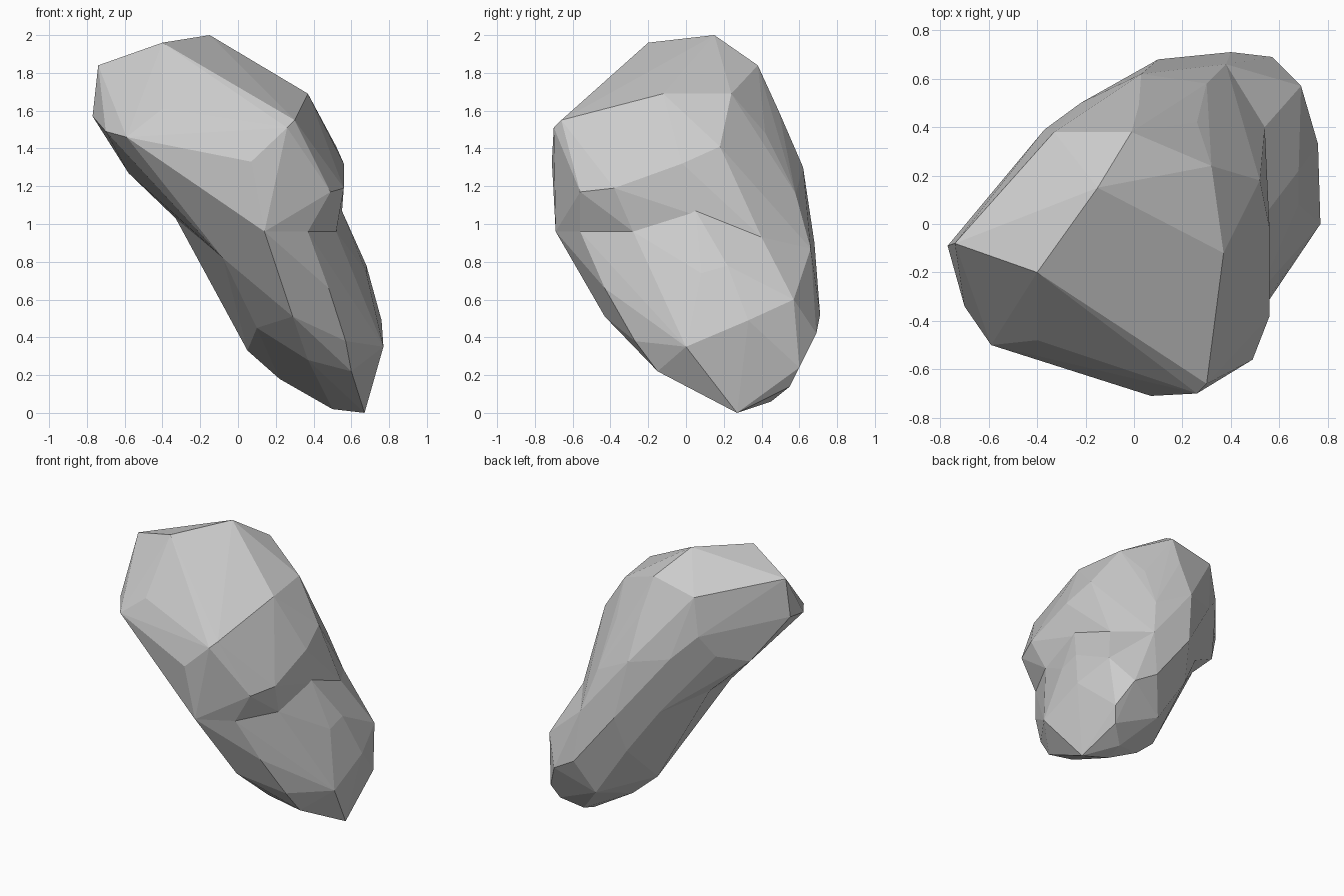
import bpy, bmesh, math

# Corner points of the faceted boulder: broad head, shared waist, narrow foot
HEAD = [(-.40, -.20, 1.96), (-.15, .15, 2.0), (-.74, -.08, 1.84), (-.01, .38, 1.84),
        (.37, -.12, 1.69), (.32, .24, 1.69), (.30, -.66, 1.55), (-.77, -.09, 1.57),
        (-.70, -.34, 1.49), (-.59, -.50, 1.46), (-.40, -.48, 1.61), (-.23, -.60, 1.44),
        (.07, -.71, 1.33), (.26, -.70, 1.51), (.49, -.56, 1.17), (.56, -.38, 1.19),
        (.52, .18, 1.41), (.56, -.02, 1.32), (.26, .42, 1.48), (.49, .30, 1.24),
        (.30, .58, 1.16), (.03, .62, 1.30), (.02, .49, 1.60), (-.46, .24, 1.79),
        (-.33, .38, 1.77), (-.15, .48, 1.60), (-.37, .39, 1.50), (-.22, .50, 1.34),
        (-.44, .29, 1.34), (-.58, .10, 1.27), (-.33, -.52, 1.25)]
WAIST = [(.37, -.56, .96), (.52, -.28, .96), (.14, -.69, .96), (.55, .05, 1.07),
         (.54, .40, .93), (.38, .66, .87), (.10, .68, .90), (-.12, .48, .92),
         (-.33, .20, 1.03), (-.08, -.40, .82)]
FOOT = [(.48, -.43, .66), (.62, -.13, .65), (.68, .08, .74), (.68, .22, .78),
        (.29, -.43, .51), (.57, -.27, .38), (.60, -.15, .22), (.77, 0, .35),
        (.76, .33, .49), (.69, .57, .60), (.57, .69, .42), (.40, .71, .52),
        (.06, .59, .64), (.05, .25, .33), (.22, .29, .18), (.50, .45, .06),
        (.50, .33, .02), (.67, .27, 0), (.70, .10, .18), (.37, -.18, .28),
        (.10, -.15, .45), (.62, .55, .14), (.66, .60, .24), (.30, .60, .28)]


def hull(name, points):
    """Wrap flat facets around a set of corner points."""
    bm = bmesh.new()
    for p in points:
        bm.verts.new(p)
    res = bmesh.ops.convex_hull(bm, input=bm.verts)
    bmesh.ops.delete(bm, geom=[v for v in bm.verts if not v.link_faces], context='VERTS')
    bmesh.ops.recalc_face_normals(bm, faces=bm.faces)
    mesh = bpy.data.meshes.new(name)
    bm.to_mesh(mesh)
    bm.free()
    obj = bpy.data.objects.new(name, mesh)
    bpy.context.collection.objects.link(obj)
    return obj


# Two convex masses leave the notch and the bent waist between them
boulder = hull("boulder", HEAD + WAIST)
foot = hull("boulder_foot", WAIST + FOOT)
foot.hide_render = True

# Fuse into one closed rock
union = boulder.modifiers.new("fuse", 'BOOLEAN')
union.operation = 'UNION'
union.solver = 'EXACT'
union.object = foot
bpy.context.view_layer.objects.active = boulder
boulder.select_set(True)
bpy.ops.object.modifier_apply(modifier="fuse")
bpy.data.objects.remove(foot)

# Merge nearly flat triangles into larger facets
bm = bmesh.new()
bm.from_mesh(boulder.data)
bmesh.ops.dissolve_limit(bm, angle_limit=math.radians(3), verts=bm.verts, edges=bm.edges)
for f in bm.faces:
    f.smooth = False
bm.to_mesh(boulder.data)
bm.free()
